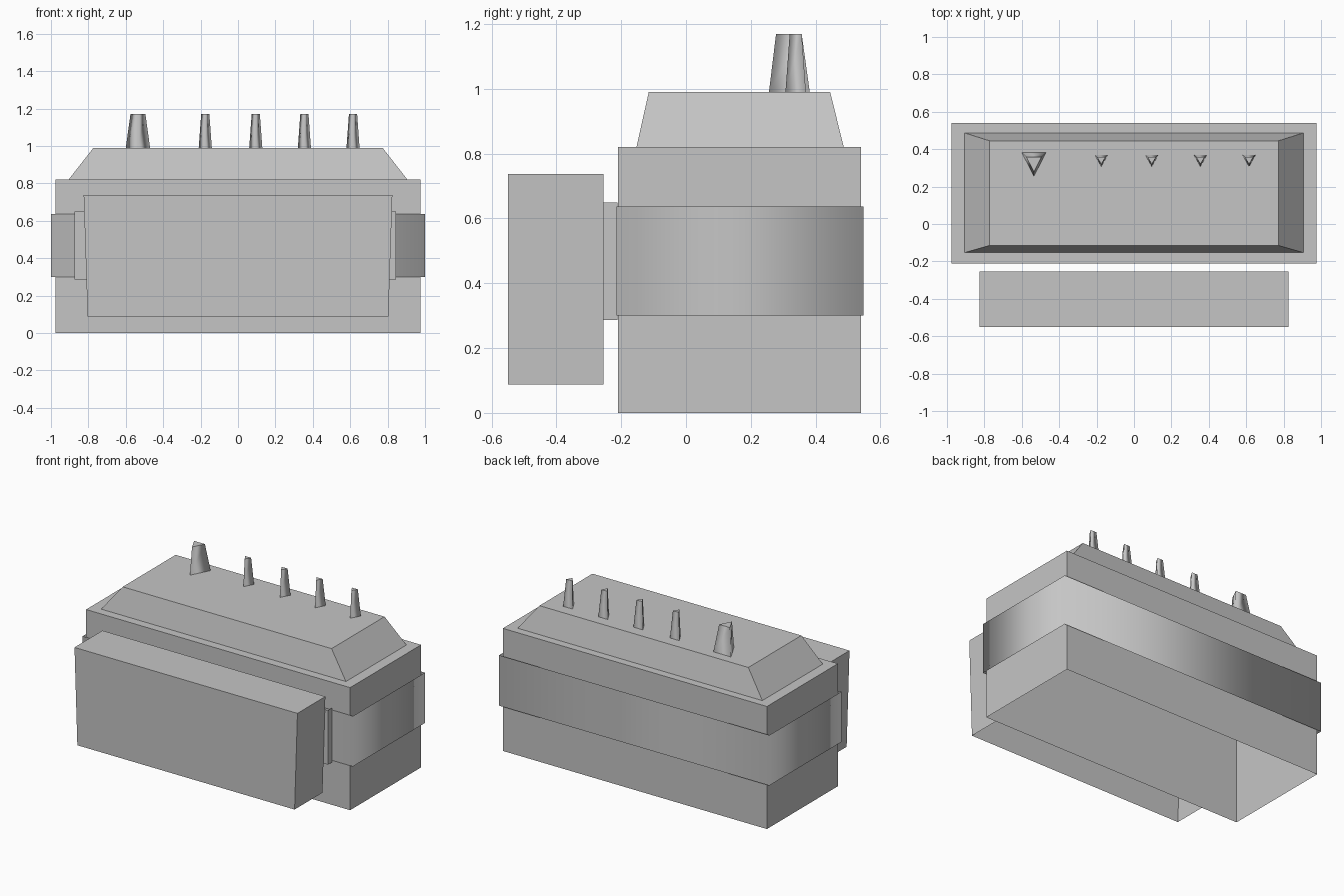
import bpy
import bmesh

cube = bpy.data.objects.get("Cube")
if cube:
    bpy.data.objects.remove(cube, do_unlink=True)

GREY = (0.56, 0.56, 0.56, 1.0)
mat = bpy.data.materials.new("plain_grey")
mat.use_nodes = True
mat.diffuse_color = GREY
mat.node_tree.nodes["Principled BSDF"].inputs["Base Color"].default_value = GREY


def rect(x, y0, y1):
    """Counter-clockwise rectangle, symmetric in x."""
    return [(-x, y0), (x, y0), (x, y1), (-x, y1)]


def triangle(x, half, y0, y1):
    """Counter-clockwise triangle pointing to the front."""
    return [(x, y0), (x + half, y1), (x - half, y1)]


def shell(name, low, z0, high, z1, cap=True, smooth=False):
    """Walls between two outlines, open below, with an optional flat top."""
    bm = bmesh.new()
    a = [bm.verts.new((x, y, z0)) for x, y in low]
    b = [bm.verts.new((x, y, z1)) for x, y in high]
    n = len(a)
    for i in range(n):
        j = (i + 1) % n
        bm.faces.new((a[i], a[j], b[j], b[i])).smooth = smooth
    if cap:
        bm.faces.new(b)
    mesh = bpy.data.meshes.new(name)
    bm.to_mesh(mesh)
    bm.free()
    mesh.materials.append(mat)
    obj = bpy.data.objects.new(name, mesh)
    bpy.context.collection.objects.link(obj)
    return obj


# Main block and the bevelled roof on it
body = rect(0.977, -0.21, 0.54)
shell("main_block", body, 0, body, 0.82)
shell("roof", rect(0.906, -0.153, 0.487), 0.82, rect(0.773, -0.115, 0.445), 0.99)

# Smooth open band wrapped round the middle
band = rect(1.0, -0.214, 0.548)
shell("wall_band", band, 0.30, band, 0.637, cap=False, smooth=True)

# Front wing and the open link joining it to the main block
shell("front_wing", rect(0.804, -0.55, -0.255), 0.088,
      rect(0.825, -0.55, -0.255), 0.737)
link = [(-0.875, -0.256), (0.845, -0.256), (0.845, -0.212), (-0.875, -0.212)]
shell("front_link", link, 0.287, link, 0.65, cap=False)

# One large and four small tapered chimneys
shell("large_chimney", triangle(-0.535, 0.065, 0.256, 0.382), 0.99,
      triangle(-0.535, 0.04, 0.278, 0.357), 1.17, smooth=True)
for i, x in enumerate((-0.175, 0.095, 0.355, 0.615)):
    shell(f"small_chimney_{i + 1}", triangle(x, 0.035, 0.307, 0.37), 0.99,
          triangle(x, 0.022, 0.32, 0.357), 1.17, smooth=True)
